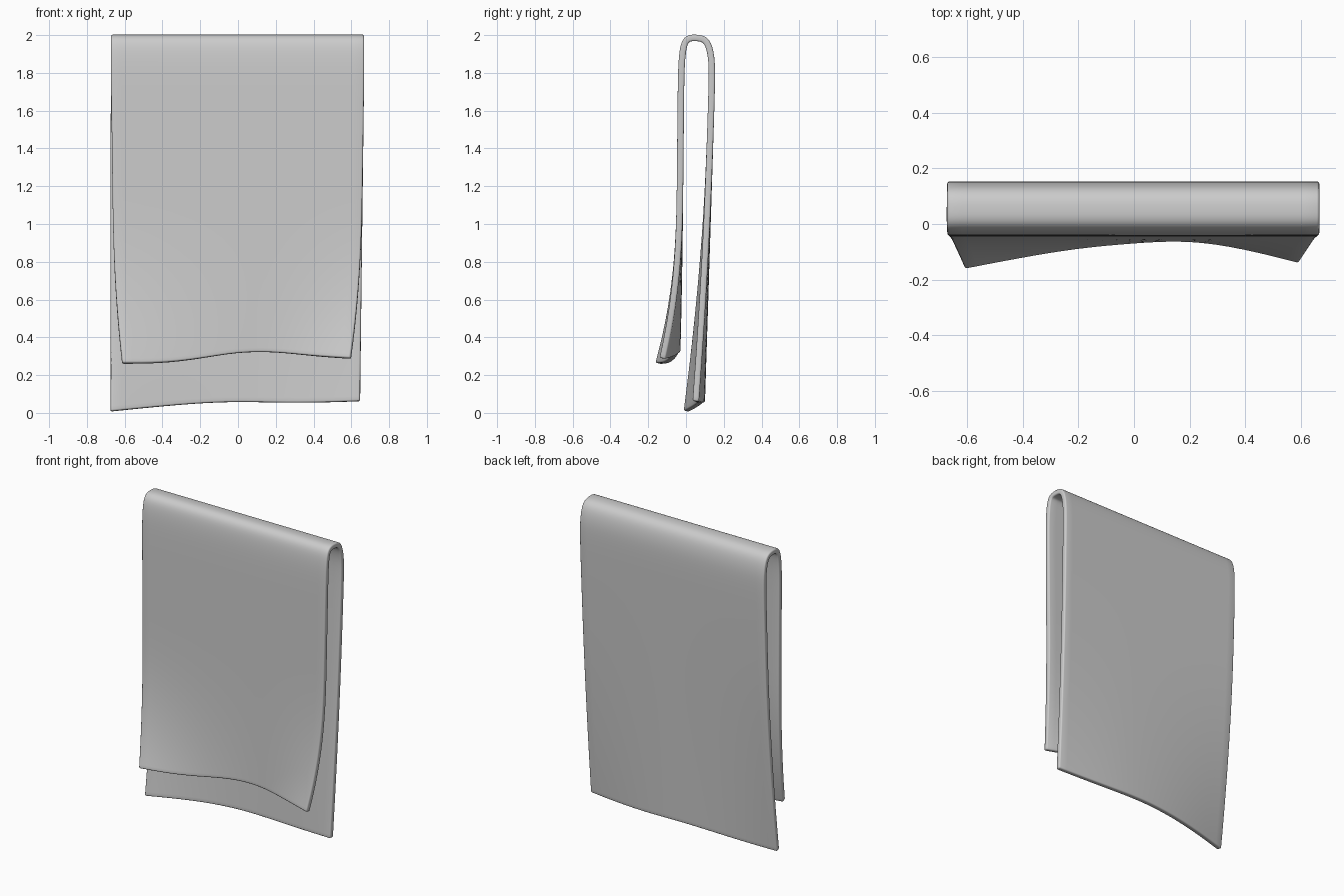
import bpy, bmesh

if "Cube" in bpy.data.objects:
    bpy.data.objects.remove(bpy.data.objects["Cube"])

COLS = [-1, -0.67, -0.33, 0, 0.33, 0.67, 1]
ROWS = [0, 0.06, 0.14, 0.24, 0.36, 0.5, 0.66, 0.84]   # fractions from hem to fold
FOLD_Z = 1.8


def edge_x(v, left, right):
    return left + (right - left) * (v + 1) / 2


def mix(a, b, t):
    return a + (b - a) * t


# Front panel: hem height and outward flare per column
front_hem = [0.262, 0.262, 0.285, 0.322, 0.325, 0.30, 0.288]
front_flare = [-0.102, -0.064, -0.032, -0.015, 0.0, -0.035, -0.088]
# Back panel: hem height and forward curl per column
back_hem = [0.008, 0.030, 0.050, 0.060, 0.054, 0.054, 0.062]
back_curl = [-0.082, -0.040, -0.012, 0.0, 0.0, -0.015, -0.036]


def front_row(t):
    row = []
    for v, hem, flare in zip(COLS, front_hem, front_flare):
        z = mix(hem, FOLD_Z, t)
        w = max(0, (1.1 - z) / 0.82) ** 2.2
        taper = 0.018 * (1 - t) + 0.04 * w
        x = edge_x(v, -0.672 + taper, 0.668 - 1.25 * taper)
        row.append((x, mix(-0.040, -0.026, t) + flare * w, z))
    return row


def back_row(t):
    row = []
    for v, hem, curl in zip(COLS, back_hem, back_curl):
        z = mix(hem, FOLD_Z, t)
        w = max(0, 1 - z / 1.4) ** 1.8
        x = edge_x(v, -0.674, 0.668 - 0.022 * (1 - t))
        row.append((x, mix(0.084, 0.139, t) + curl * w, z))
    return row


# Rounded fold over the rail, as (y, z)
fold = [(-0.026, 1.8), (-0.020, 1.9), (-0.008, 1.965), (0.016, 1.985), (0.05, 1.986),
        (0.092, 1.982), (0.118, 1.955), (0.134, 1.89), (0.139, 1.8)]

grid = [front_row(t) for t in ROWS]
grid += [[(edge_x(v, -0.673, 0.668), y, z) for v in COLS] for y, z in fold]
grid += [back_row(t) for t in reversed(ROWS)]

# Cloth sheet
bm = bmesh.new()
vs = [[bm.verts.new(p) for p in row] for row in grid]
for a, b in zip(vs, vs[1:]):
    for i in range(len(COLS) - 1):
        bm.faces.new((a[i], a[i + 1], b[i + 1], b[i]))
bmesh.ops.recalc_face_normals(bm, faces=bm.faces)
mesh = bpy.data.meshes.new("folded_towel")
bm.to_mesh(mesh)
bm.free()
towel = bpy.data.objects.new("folded_towel", mesh)
bpy.context.collection.objects.link(towel)

# Smooth drape, thickness, softened hems
sub = towel.modifiers.new("drape", 'SUBSURF')
sub.levels = sub.render_levels = 2
sub.boundary_smooth = 'PRESERVE_CORNERS'
thick = towel.modifiers.new("thickness", 'SOLIDIFY')
thick.thickness = 0.034
thick.offset = 0
soft = towel.modifiers.new("soft_edge", 'BEVEL')
soft.width = 0.009
soft.segments = 3
soft.limit_method = 'ANGLE'
soft.angle_limit = 0.9

bpy.context.view_layer.objects.active = towel
towel.select_set(True)
bpy.ops.object.shade_smooth_by_angle(angle=0.8)
